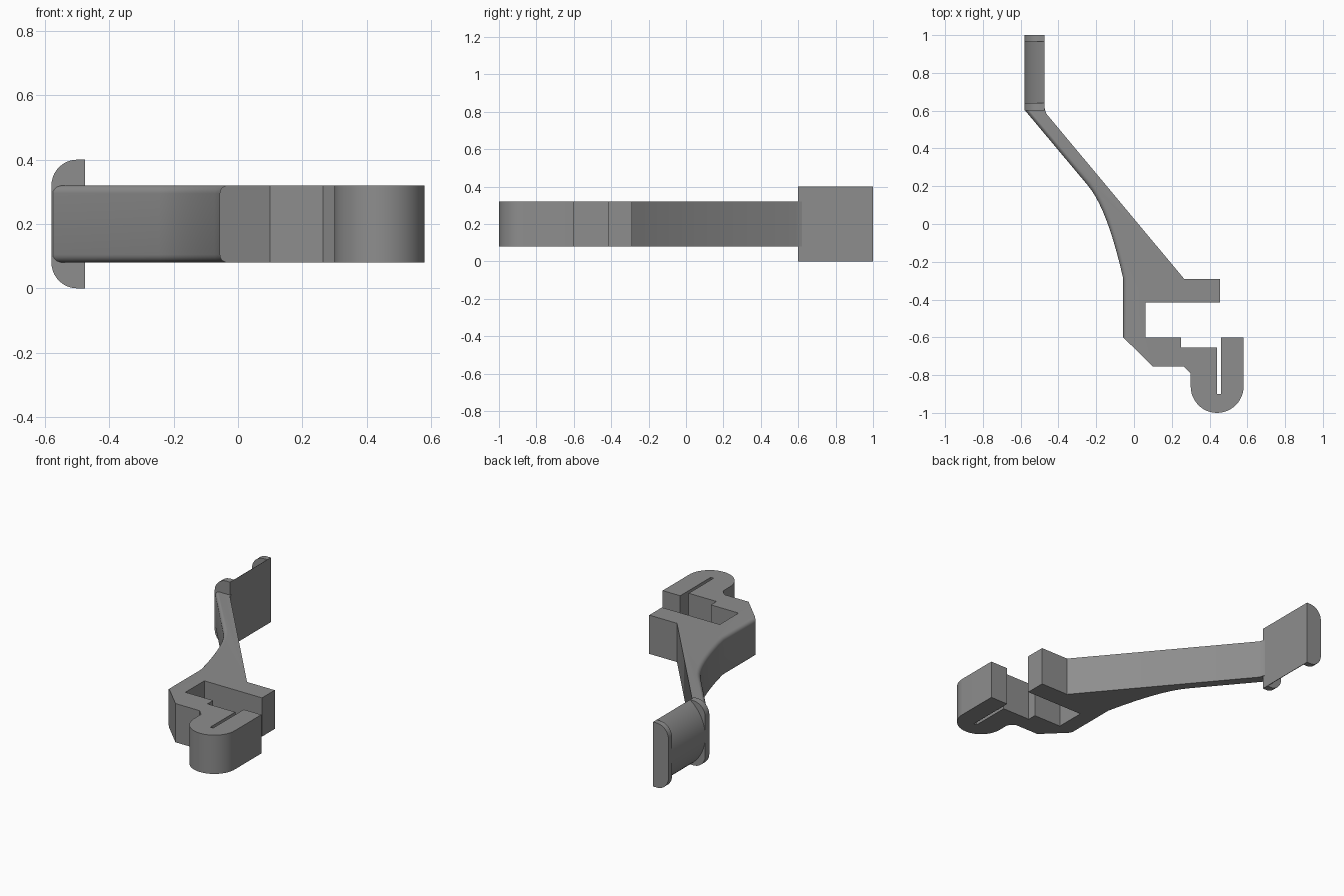
import bpy, bmesh, math
from mathutils import Vector

cube = bpy.data.objects.get("Cube")
if cube:
    bpy.data.objects.remove(cube, do_unlink=True)

grey = bpy.data.materials.new("grey plastic")
grey.use_nodes = True
colour = (0.27, 0.27, 0.27, 1)
grey.diffuse_color = colour
grey.node_tree.nodes["Principled BSDF"].inputs["Base Color"].default_value = colour


def arc(cx, cy, r, start, end, steps):
    """Points on a circular arc, angles in degrees."""
    angles = [math.radians(start + (end - start) * i / steps) for i in range(steps + 1)]
    return [(cx + r * math.cos(a), cy + r * math.sin(a)) for a in angles]


def bend(a, b, c, steps):
    """Quadratic curve from a to c, pulled towards b."""
    a, b, c = Vector(a), Vector(b), Vector(c)
    ts = [i / steps for i in range(steps + 1)]
    return [tuple(a * (1 - t) ** 2 + b * 2 * t * (1 - t) + c * t * t) for t in ts]


def prism(name, profile, place, low, high, rounded=0, radius=0.025):
    """Extrude a profile; round the rims of its first `rounded` points."""
    bm = bmesh.new()
    bottom = [bm.verts.new(place(u, v, low)) for u, v in profile]
    top = [bm.verts.new(place(u, v, high)) for u, v in profile]
    bm.faces.new(bottom)
    bm.faces.new(top)
    n = len(profile)
    for i in range(n):
        j = (i + 1) % n
        bm.faces.new((bottom[i], bottom[j], top[j], top[i]))
    bmesh.ops.recalc_face_normals(bm, faces=bm.faces[:])
    if rounded:
        rims = [bm.edges.get((ring[i], ring[i + 1]))
                for ring in (bottom, top) for i in range(rounded - 1)]
        bmesh.ops.bevel(bm, geom=rims, offset=radius, segments=5, profile=0.5,
                        affect='EDGES', clamp_overlap=True)
    mesh = bpy.data.meshes.new(name)
    bm.to_mesh(mesh)
    bm.free()
    mesh.materials.append(grey)
    ob = bpy.data.objects.new(name, mesh)
    bpy.context.collection.objects.link(ob)
    bpy.ops.object.select_all(action='DESELECT')
    ob.select_set(True)
    bpy.context.view_layer.objects.active = ob
    bpy.ops.object.shade_smooth_by_angle(angle=math.radians(30))
    return ob


# Arm, clip jaw and hook share one flat outline
back_edge = [(-0.56, 0.63), (-0.58, 0.605)]
back_edge += bend((-0.245, 0.205), (-0.14, 0.08), (-0.057, -0.29), 10)
back_edge += [(-0.057, -0.6)]
hook = [(0.1, -0.755), (0.265, -0.755), (0.3, -0.79)]
hook += arc(0.44, -0.86, 0.14, 180, 360, 24)
hook += [(0.58, -0.6), (0.46, -0.6), (0.46, -0.9), (0.44, -0.9), (0.44, -0.655)]
jaw = [(0.25, -0.655), (0.25, -0.6), (0.06, -0.6), (0.06, -0.415),
       (0.455, -0.415), (0.455, -0.29), (0.265, -0.29)]
arm_front = [(-0.465, 0.585), (-0.478, 0.63)]
prism("arm_with_clip", back_edge + hook + jaw + arm_front,
      lambda u, v, w: (u, v, w), 0.08, 0.32, rounded=len(back_edge))

# Paddle: a bulged pad between two round-cornered end rims
front, back, height, r = -0.475, -0.58, 0.4, 0.08
along_y = lambda u, v, w: (u, w, v)
rim = [(front, 0), (front, height)]
rim += arc(back + r, height - r, r, 90, 180, 10)
rim += arc(back + r, r, r, 180, 270, 10)
for name, low, high in (("paddle_inner_rim", 0.6, 0.64), ("paddle_outer_rim", 0.965, 1.0)):
    prism(name, rim, along_y, low, high)

depth = front - back
bulge = (depth ** 2 + (height / 2) ** 2) / (2 * depth)
half = math.degrees(math.asin(height / 2 / bulge))
pad = arc(back + bulge, height / 2, bulge, 180 - half, 180 + half, 24)
prism("paddle_pad", pad, along_y, 0.64, 0.965)
